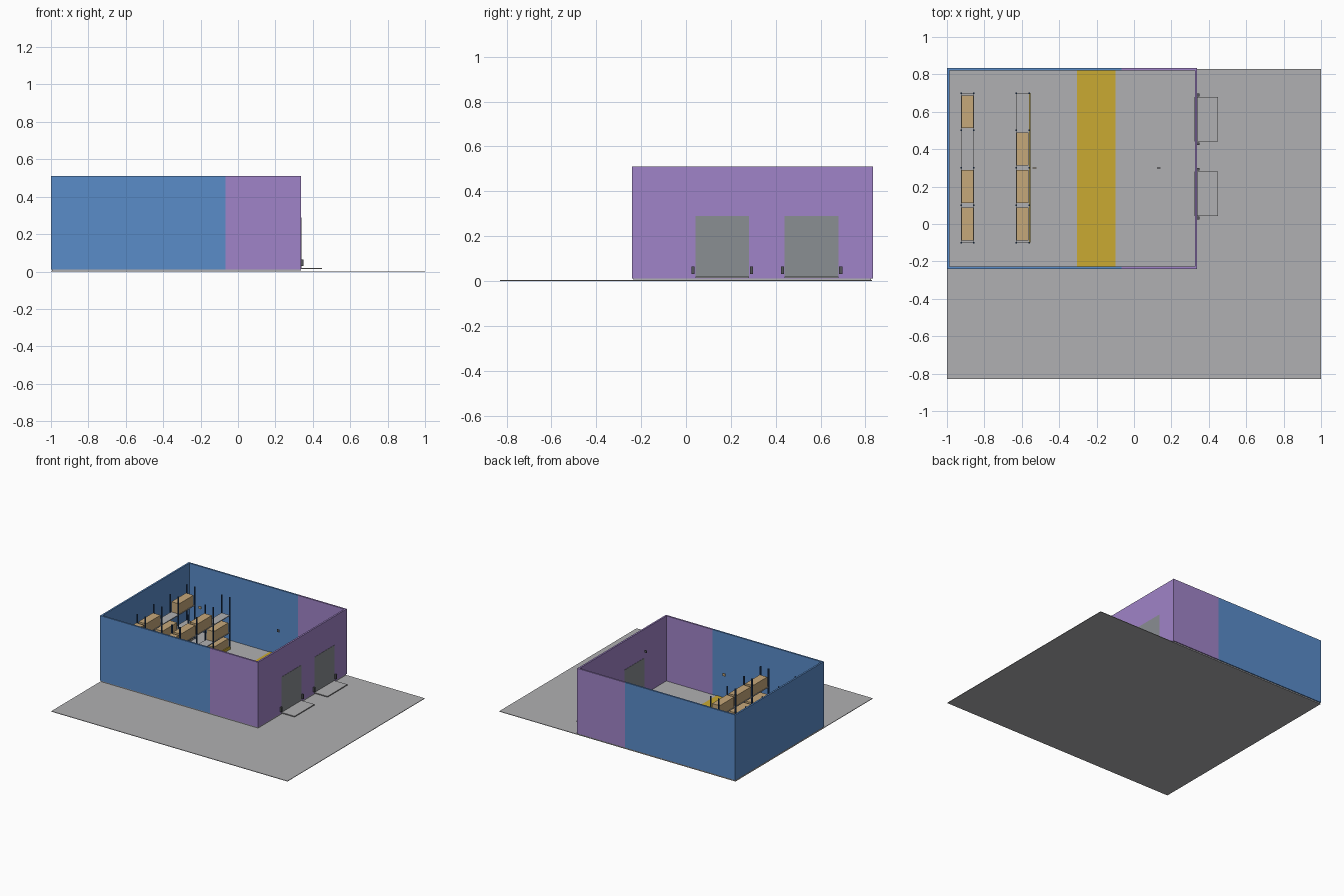
import bpy
import bmesh

if "Cube" in bpy.data.objects:
    bpy.data.objects.remove(bpy.data.objects["Cube"])


def material(name, r, g, b):
    m = bpy.data.materials.new(name)
    lin = [(c / 255 / 12.92) if c < 11 else ((c / 255 + 0.055) / 1.055) ** 2.4 for c in (r, g, b)]
    m.diffuse_color = (*lin, 1)
    m.use_nodes = True
    m.node_tree.nodes["Principled BSDF"].inputs["Base Color"].default_value = m.diffuse_color
    return m


GROUND = material("concrete grey", 176, 176, 178)
BLUE = material("storage blue", 90, 140, 201)
PURPLE = material("dock purple", 160, 132, 200)
DOOR = material("door grey", 138, 142, 146)
YELLOW = material("aisle yellow", 202, 170, 50)
TAN = material("carton tan", 198, 168, 122)
STEEL = material("rack dark blue", 42, 74, 118)
RUBBER = material("bumper dark grey", 85, 85, 90)


def boxes(name, mat, *bounds):
    """One object made of boxes given as (x0, x1, y0, y1, z0, z1)."""
    bm = bmesh.new()
    for x0, x1, y0, y1, z0, z1 in bounds:
        for v in bmesh.ops.create_cube(bm, size=1)["verts"]:
            v.co.x = x1 if v.co.x > 0 else x0
            v.co.y = y1 if v.co.y > 0 else y0
            v.co.z = z1 if v.co.z > 0 else z0
    mesh = bpy.data.meshes.new(name)
    bm.to_mesh(mesh)
    bm.free()
    mesh.materials.append(mat)
    ob = bpy.data.objects.new(name, mesh)
    bpy.context.collection.objects.link(ob)
    return ob


# Ground and building floor
boxes("ground", GROUND, (-1, 1, -0.83, 0.83, 0, 0.004))
boxes("floor", GROUND, (-0.995, 0.335, -0.235, 0.826, 0.004, 0.012))
boxes("aisle_stripe", YELLOW, (-0.305, -0.1, -0.227, 0.82, 0.012, 0.015))

# Walls: blue storage half and purple dock half
T = 0.013
X0, X1, XS = -1.0, 0.338, -0.067
Y0, Y1, Z0, Z1 = -0.24, 0.833, 0.012, 0.51
boxes("storage_walls", BLUE,
      (X0, X0 + T, Y0, Y1, Z0, Z1),
      (X0 + T, XS, Y0, Y0 + T, Z0, Z1),
      (X0 + T, XS, Y1 - T, Y1, Z0, Z1))
boxes("dock_walls", PURPLE,
      (X1 - T, X1, Y0, Y1, Z0, Z1),
      (XS, X1 - T, Y0, Y0 + T, Z0, Z1),
      (XS, X1 - T, Y1 - T, Y1, Z0, Z1))

# Dock doors, each with a leveller plate and two bumpers
for i, yc in enumerate((0.162, 0.56), 1):
    boxes(f"dock_door_{i}", DOOR, (X1 - T - 0.002, X1 + 0.002, yc - 0.12, yc + 0.12, 0.014, 0.29))
    boxes(f"dock_plate_{i}", GROUND, (X1 + 0.002, 0.45, yc - 0.12, yc + 0.12, 0.013, 0.02))
    boxes(f"dock_bumpers_{i}", RUBBER,
          *[(X1, X1 + 0.012, y - 0.007, y + 0.007, 0.03, 0.065) for y in (yc - 0.13, yc + 0.13)])

# Pallet racks: posts, shelves and cartons
LEVELS = (0.013, 0.133, 0.266)
BAYS = (0.0, 0.2, 0.4, 0.6)
EMPTY = {1: {(2, 2), (3, 1)}, 2: {(3, 2), (2, 1)}}   # (bay, level) without a carton
P = 0.004
for rack, xc in ((1, -0.89), (2, -0.595)):
    boxes(f"rack_posts_{rack}", STEEL,
          *[(x - P, x + P, y - P, y + P, 0.012, 0.41)
            for x in (xc - 0.034, xc + 0.034) for y in (-0.1, 0.1, 0.3, 0.5, 0.7)])
    boxes(f"rack_shelves_{rack}", GROUND,
          *[(xc - 0.035, xc + 0.035, -0.1, 0.7, z, z + 0.006) for z in LEVELS])
    boxes(f"cartons_{rack}", TAN,
          *[(xc - 0.032, xc + 0.032, y - 0.088, y + 0.088, z + 0.006, z + 0.084)
            for b, y in enumerate(BAYS) for l, z in enumerate(LEVELS)
            if (b, l) not in EMPTY[rack]])

# Low guard rail along the aisle side of the second rack
boxes("rack_guard", YELLOW, (-0.56, -0.554, -0.1, 0.7, 0.013, 0.035))

# Small hanging zone signs
boxes("storage_sign", TAN, (-0.542, -0.522, 0.298, 0.302, 0.48, 0.5))
boxes("dock_sign", RUBBER, (0.122, 0.142, 0.298, 0.302, 0.48, 0.5))
